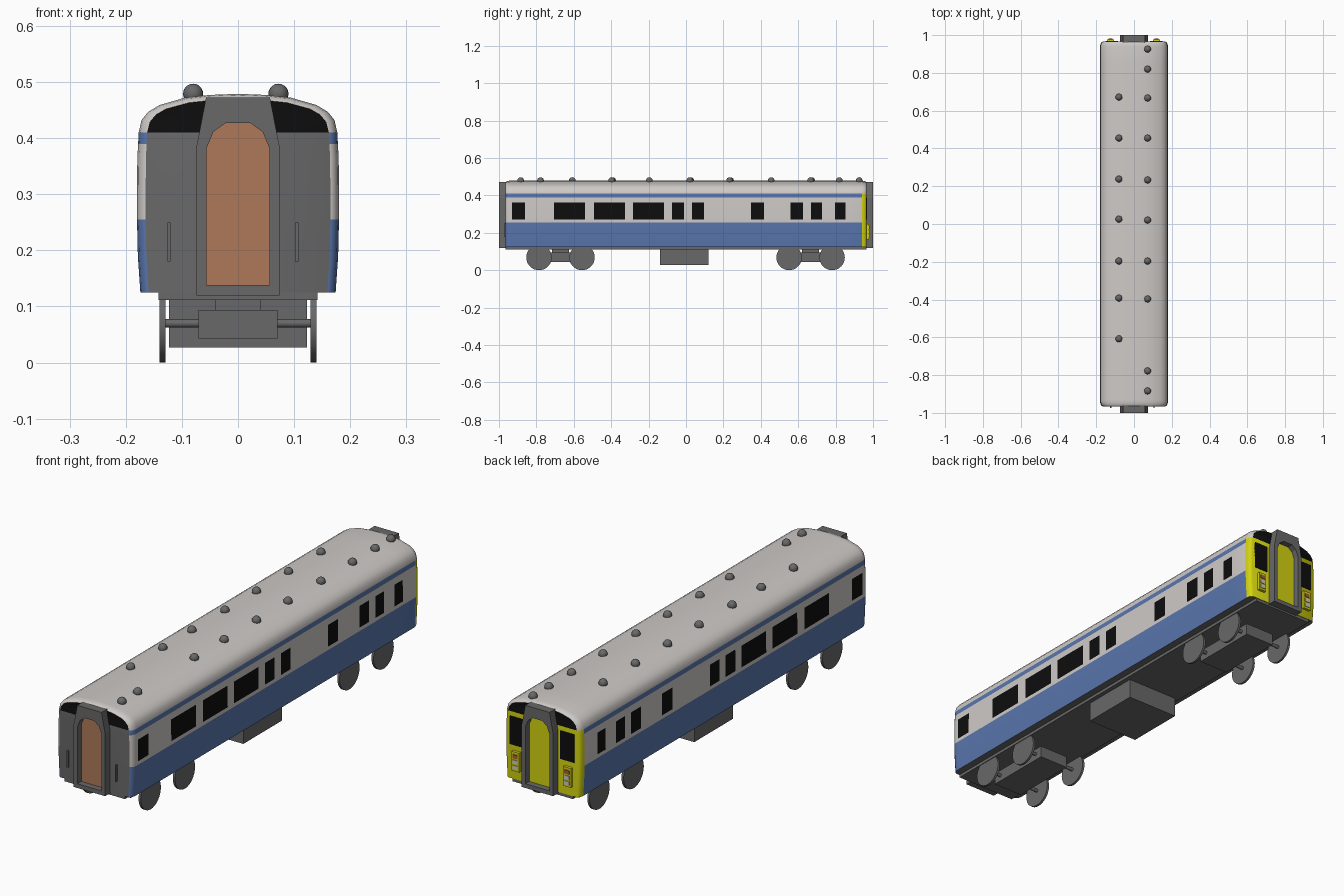
import bpy, bmesh, math
from mathutils import Matrix, Vector

if "Cube" in bpy.data.objects:
    bpy.data.objects.remove(bpy.data.objects["Cube"])


def mat(name, r, g, b):
    m = bpy.data.materials.new(name)
    m.diffuse_color = (r, g, b, 1)
    m.use_nodes = True
    m.node_tree.nodes["Principled BSDF"].inputs["Base Color"].default_value = m.diffuse_color
    return m


WHITE = mat("warm_white", 0.62, 0.59, 0.57)
BLUE = mat("livery_blue", 0.10, 0.18, 0.42)
BLACK = mat("window_black", 0.004, 0.004, 0.004)
GREY = mat("dark_grey", 0.14, 0.14, 0.14)
YELLOW = mat("end_yellow", 0.65, 0.65, 0.005)
BROWN = mat("door_brown", 0.42, 0.19, 0.10)
RED = mat("lamp_red", 0.45, 0.10, 0.05)


def finish(name, bm, mats, smooth=False):
    bmesh.ops.recalc_face_normals(bm, faces=bm.faces)
    me = bpy.data.meshes.new(name)
    bm.to_mesh(me)
    bm.free()
    for m in mats:
        me.materials.append(m)
    if smooth:
        me.shade_smooth()
        me.set_sharp_from_angle(angle=math.radians(32))
    ob = bpy.data.objects.new(name, me)
    bpy.context.collection.objects.link(ob)
    return ob


def box(name, lo, hi, m):
    bm = bmesh.new()
    lo, hi = Vector(lo), Vector(hi)
    size = hi - lo
    size = Vector([abs(v) for v in size])
    bmesh.ops.create_cube(bm, size=1, matrix=Matrix.Translation((lo + hi) / 2) @ Matrix.Diagonal(size.to_4d()))
    return finish(name, bm, [m])


def cylinder_x(name, centre, radius, width, m, seg=32):
    bm = bmesh.new()
    bmesh.ops.create_cone(bm, cap_ends=True, segments=seg, radius1=radius, radius2=radius, depth=width,
                          matrix=Matrix.Translation(centre) @ Matrix.Rotation(math.pi / 2, 4, 'Y'))
    return finish(name, bm, [m], True)


# Body: half cross-section, bottom to roof apex; rows line up with stripes and windows
HALF = [(.174, .125), (.1785, .19), (.18, .255), (.18, .27), (.1795, .362), (.178, .39), (.177, .41),
        (.172, .432), (.16, .447), (.14, .459), (.095, .472), (.05, .477), (0, .479)]
LOOP = HALF + [(-x, z) for x, z in reversed(HALF[:-1])]
WINDOWS = [(-.93, -.86), (-.706, -.54), (-.492, -.326), (-.283, -.118), (-.075, -.01), (.032, .096),
           (.348, .417), (.56, .626), (.668, .727), (.797, .852)]
# end rounding: y, width scale, roof height scale
ROUND = [(.94, 1, 1), (.954, .985, .97), (.962, .955, .92), (.966, .915, .86)]


def build_body():
    bm = bmesh.new()
    secs = [(-y, s, k) for y, s, k in reversed(ROUND)]
    secs += [(y, 1, 1) for w in WINDOWS for y in w] + ROUND
    rings = []
    for y, s, k in secs:
        rings.append([bm.verts.new((x * s, y, z if z <= .41 else .41 + (z - .41) * k)) for x, z in LOOP])
    n = len(LOOP)
    for a, b in zip(rings, rings[1:]):
        for i in range(n):
            j = (i + 1) % n
            f = bm.faces.new((a[i], a[j], b[j], b[i]))
            c = f.calc_center_median()
            if i == n - 1:
                f.material_index = 3
            elif c.z > .41:
                f.material_index = 0
            elif c.y > .935:
                f.material_index = 4
            elif c.z < .255 or c.z > .39:
                f.material_index = 1
            elif .27 < c.z < .362 and any(p < c.y < q for p, q in WINDOWS):
                f.material_index = 2
    # flat ends in horizontal strips: black above the cant line
    for ring, lower in ((rings[0], 3), (rings[-1], 4)):
        for i in range(len(HALF) - 1):
            q = [ring[i], ring[i + 1], ring[n - 2 - i], ring[n - 1 - i]]
            f = bm.faces.new(list(dict.fromkeys(q)))
            f.material_index = 2 if f.calc_center_median().z > .41 else lower
    finish("coach_body", bm, [WHITE, BLUE, BLACK, GREY, YELLOW], True)


build_body()
box("underframe", (-.142, -.964, .112), (.142, .964, .126), GREY)
box("equipment_box", (-.123, -.14, .027), (.123, .12, .113), GREY)

# Gangways with recessed arched doors
OUTER = [(.074, .12), (.074, .385), (.0655, .428), (.057, .472)]
INNER = [(.056, .138), (.056, .382), (.044, .411), (.022, .427)]


def full(half):
    return half + [(-x, z) for x, z in reversed(half)]


def gangway(name, s, door_mat):
    bm = bmesh.new()
    path = [(OUTER, .955), (OUTER, 1.0), (INNER, 1.0), (INNER, .974)]
    rings = [[bm.verts.new((x, s * y, z)) for x, z in full(h)] for h, y in path]
    for a, b in zip(rings, rings[1:]):
        for i in range(8):
            j = (i + 1) % 8
            bm.faces.new((a[i], a[j], b[j], b[i]))
    door = bm.faces.new(rings[-1])
    door.material_index = 1
    finish(name, bm, [GREY, door_mat])


gangway("front_gangway", -1, BROWN)
gangway("back_gangway", 1, YELLOW)

# Front handrails
for x in (-.123, .105):
    box("front_handrail", (x - .003, -.974, .18), (x + .003, -.964, .25), GREY)

# Back end windows and lamp clusters
for s, x in ((-1, -.124), (1, .119)):
    box("back_window", (s * .085, .964, .27), (s * .152, .969, .39), BLACK)
    box("lamp_housing", (x - .018, .964, .165), (x + .018, .978, .247), YELLOW)
    for z, m in ((.228, RED), (.205, WHITE), (.182, WHITE)):
        box("lamp", (x - .011, .976, z - .008), (x + .011, .981, z + .008), m)

# Bogies, axles and wheels
for yc in (-.671, .666):
    box("bogie_frame", (-.07, yc - .15, .043), (.07, yc + .15, .094), GREY)
    box("bogie_pivot", (-.04, yc - .045, .09), (.04, yc + .045, .115), GREY)
    for dy in (-.115, .115):
        cylinder_x("axle", (0, yc + dy, .07), .0075, .262, GREY, 16)
        for s in (-1, 1):
            cylinder_x("wheel", (s * .1345, yc + dy, .068), .068, .01, GREY)

# Roof vents
VENTS = [(.072, y) for y in (.926, .82, .667, .455, .233, .021, -.196, -.397, -.778, -.884)]
VENTS += [(-.08, y) for y in (.672, .455, .238, .026, -.196, -.392, -.608)]
for x, y in VENTS:
    bm = bmesh.new()
    bmesh.ops.create_uvsphere(bm, u_segments=16, v_segments=10, radius=.018, matrix=Matrix.Translation((x, y, .479)))
    finish("roof_vent", bm, [GREY], True)
